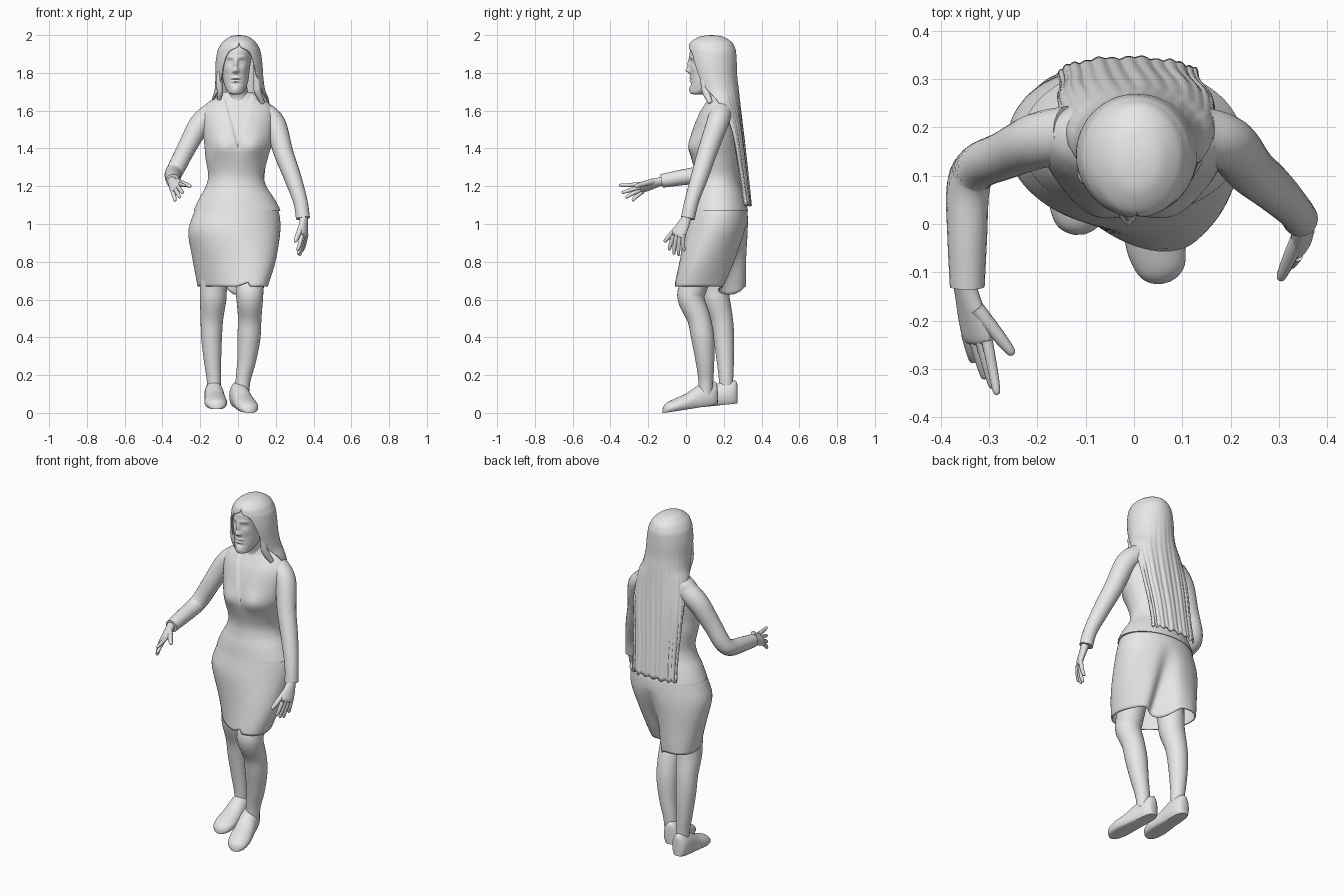
import bpy, bmesh, math
from mathutils import Vector
from math import sin, cos, pi, exp

grey = bpy.data.materials.new("plain_grey")
grey.diffuse_color = (0.8, 0.8, 0.8, 1)


def spline(rows, per):
    """Smooth interpolation through rows of numbers."""
    out = []
    for i in range(len(rows) - 1):
        a, b, c, d = (rows[max(0, min(len(rows) - 1, i + k))] for k in (-1, 0, 1, 2))
        for s in range(per):
            t = s / per
            out.append([0.5 * (2*q + (r-p)*t + (2*p-5*q+4*r-w)*t*t + (3*q-p-3*r+w)*t**3)
                        for p, q, r, w in zip(a, b, c, d)])
    return out + [list(rows[-1])]


def skin(name, rings, closed=True, caps=(True, True), thick=0.0):
    """Mesh from a list of point rings."""
    bm = bmesh.new()
    vs = [[bm.verts.new(p) for p in ring] for ring in rings]
    n = len(vs[0])
    for r0, r1 in zip(vs, vs[1:]):
        for j in range(n if closed else n - 1):
            k = (j + 1) % n
            bm.faces.new((r0[j], r0[k], r1[k], r1[j]))
    if caps[0]:
        bm.faces.new(vs[0])
    if caps[1]:
        bm.faces.new(vs[-1])
    bmesh.ops.remove_doubles(bm, verts=bm.verts, dist=0.00005)
    bmesh.ops.recalc_face_normals(bm, faces=bm.faces)
    me = bpy.data.meshes.new(name)
    bm.to_mesh(me)
    bm.free()
    me.materials.append(grey)
    ob = bpy.data.objects.new(name, me)
    bpy.context.collection.objects.link(ob)
    if thick:
        m = ob.modifiers.new("thickness", 'SOLIDIFY')
        m.thickness, m.offset = thick, 0
    bpy.context.view_layer.objects.active = ob
    ob.select_set(True)
    bpy.ops.object.shade_smooth_by_angle(angle=math.radians(50))
    ob.select_set(False)
    return ob


def loft(name, sections, n=48, per=6, tweak=None, **kw):
    """Stack of level ellipses: z, cx, cy, rx, ry, front opening, shear."""
    rings = []
    rows = [tuple(s) + (0,) * (7 - len(s)) for s in sections]
    for z, cx, cy, rx, ry, opening, shear in spline(rows, per):
        ring = []
        for j in range(n):
            t = j / n if kw.get("closed", True) else j / (n - 1)
            o = max(0, opening)
            a = o + t * (2 * pi - 2 * o)
            p = Vector((cx + rx * sin(a), cy - ry * cos(a) + shear * rx * sin(a), z))
            ring.append(tweak(p, a) if tweak else p)
        rings.append(ring)
    return skin(name, rings, **kw)


def tube(name, pts, ref=(0, 1, 0), n=20, per=5, flat=None, axis=None, **kw):
    """Limb along a path: x, y, z, radius across, radius along ref."""
    rows = spline([p if len(p) == 5 else tuple(p) + (p[3],) for p in pts], per)
    pos = [Vector(r[:3]) for r in rows]
    rings = []
    for i, r in enumerate(rows):
        t = axis or (pos[min(i + 1, len(pos) - 1)] - pos[max(i - 1, 0)]).normalized()
        u = t.cross(Vector(ref)).normalized()
        v = u.cross(t)
        ring = []
        for j in range(n):
            a = 2 * pi * j / n
            h = sin(a) if flat is None else max(sin(a), flat)
            ring.append(pos[i] + u * cos(a) * r[3] + v * h * r[4])
        rings.append(ring)
    return skin(name, rings, **kw)


def bump(p, x, z, amp, sx, sz):
    return amp * exp(-((p.x - x) / sx) ** 2 - ((p.z - z) / sz) ** 2)


# Jacket with bust, open collar and flared hem
def jacket_shape(p, a):
    if cos(a) > 0:
        out = sum(bump(p, x, 1.41, 0.024, 0.065, 0.06) for x in (-0.09, 0.09))
        p.y -= out * cos(a)
        inside = 0.27 * (p.z - 1.38) - abs(p.x)     # neckline recess
        p.y += 0.010 * min(1, max(0, inside / 0.010))
    return p


loft("jacket", [(1.07, -.005, .172, .229, .156), (1.085, -.005, .172, .224, .153),
                (1.14, -.007, .17, .196, .14), (1.20, -.01, .168, .160, .123),
                (1.26, -.01, .165, .148, .116), (1.35, -.007, .155, .165, .125),
                (1.42, 0, .15, .178, .127), (1.50, 0, .155, .187, .12),
                (1.58, 0, .168, .192, .105), (1.63, 0, .178, .172, .088),
                (1.665, 0, .183, .125, .075), (1.70, 0, .18, .072, .07)],
     n=192, per=7, tweak=jacket_shape, caps=(True, False))


# Pencil skirt swung by the stride, with a deep fold between the legs at the back
def skirt_shape(p, a):
    k = max(0, (0.8 - p.z) / 0.13)
    if cos(a) < 0:
        fold = exp(-((p.x - 0.02) / 0.045) ** 2)
        p.y -= 0.085 * fold * min(1, max(0, (1.02 - p.z) / 0.35)) * min(1, -3 * cos(a))
        p.z -= 0.045 * k * exp(-((p.x + 0.01) / 0.045) ** 2)
    elif 0 < p.x < 0.06:
        p.z += 0.025 * k * (p.x / 0.06)
    return p


loft("skirt", [(1.10, -.005, .172, .205, .145, 0, 0), (1.04, -.01, .168, .228, .156, 0, 0),
               (.95, -.02, .158, .24, .166, 0, -.05), (.80, -.02, .142, .215, .163, 0, -.27),
               (.67, -.028, .13, .183, .16, 0, -.5)], n=96, tweak=skirt_shape,
     caps=(True, False), thick=0.006)

# Neck and head
tube("neck", [(0, .18, 1.6, .07), (0, .165, 1.68, .055), (-.006, .14, 1.74, .052),
              (-.01, .13, 1.80, .05)])
FX = -0.012


def face_shape(p, a):
    if cos(a) > 0:
        d = bump(p, FX, 1.845, .014, .011, .028) + bump(p, FX, 1.812, .022, .014, .013)
        d += bump(p, FX, 1.773, .007, .024, .006) + bump(p, FX, 1.757, .007, .020, .006)
        d -= bump(p, FX, 1.765, .005, .026, .003) + bump(p, FX, 1.742, .005, .022, .007)
        d += bump(p, FX, 1.715, .006, .022, .014)
        for s in (-1, 1):
            ex = FX + s * 0.031
            d -= bump(p, ex, 1.858, .012, .017, .012)          # eye socket
            d += bump(p, ex, 1.857, .008, .011, .006)          # eyelid
            d += bump(p, ex, 1.883, .005, .022, .008)          # brow
            d += bump(p, FX + s * .045, 1.82, .005, .018, .02)  # cheek
            d += bump(p, FX + s * .013, 1.807, .008, .007, .007)  # nostril
        p.y -= d * cos(a) ** 0.5
    return p


loft("head", [(1.685, FX, .062, .012, .015), (1.693, FX, .068, .036, .045),
              (1.72, FX, .092, .054, .069), (1.76, FX, .112, .067, .088),
              (1.82, FX, .122, .074, .10), (1.88, FX + .004, .127, .079, .108),
              (1.93, -.004, .132, .08, .107), (1.965, 0, .132, .055, .075),
              (1.98, 0, .132, .015, .02)], n=128, per=10, tweak=face_shape)


# Long hair: cap over the head, falling as a sheet down the back
def hair_shape(p, a):
    w = min(1, max(0, (1.85 - p.z) / 0.4))
    p.y += w * (0.002 * sin(11 * a) + 0.002 * sin(29 * a + 4 * p.z))
    p.x += w * 0.004 * sin(14 * p.z) * sin(a)
    if p.z < 1.2:                            # uneven ends
        p.z += 0.006 * sin(17 * a) * (1.2 - p.z) / 0.1
    return p


loft("hair", [(1.996, .006, .135, .0, .0), (1.993, .006, .135, .03, .035),
              (1.984, .006, .134, .055, .07), (1.96, .006, .134, .085, .106),
              (1.935, .005, .136, .101, .118, .1), (1.91, .005, .139, .111, .122, .5),
              (1.85, .005, .142, .12, .123, .72), (1.78, .007, .15, .123, .117, .85),
              (1.71, .01, .168, .131, .107, 1.05), (1.64, .012, .192, .152, .09, 1.35),
              (1.50, .006, .24, .155, .058, 1.6), (1.30, -.005, .275, .15, .046, 1.65),
              (1.10, -.012, .308, .143, .034, 1.65)], n=110, tweak=hair_shape,
     closed=False, caps=(False, False), thick=0.008)
# Side locks hanging beside the neck
tube("lock_left_side", [(.09, .08, 1.84, .012), (.10, .095, 1.75, .018), (.105, .105, 1.70, .02),
                        (.13, .13, 1.64, .012)])
tube("lock_right_side", [(-.095, .09, 1.84, .012), (-.10, .10, 1.75, .017),
                         (-.095, .11, 1.70, .016), (-.10, .13, 1.66, .01)])

# Sleeves
tube("right_sleeve", [(-.13, .185, 1.59, .06), (-.20, .172, 1.53, .058), (-.268, .142, 1.41, .05),
                      (-.322, .118, 1.305, .047), (-.343, .075, 1.265, .045),
                      (-.345, -.03, 1.245, .041), (-.345, -.13, 1.228, .036)], ref=(0, .5, 1))
tube("left_sleeve", [(.13, .185, 1.59, .06), (.195, .165, 1.53, .058), (.24, .113, 1.38, .052),
                     (.288, .072, 1.25, .046), (.33, .03, 1.12, .038), (.344, .01, 1.03, .037)])


# Hands: flattened palm, four fingers and a thumb
def hand(name, wrist, knuckle, spread, tips, thumb, ref):
    w, k, s = Vector(wrist), Vector(knuckle), Vector(spread)
    m = w.lerp(k, .55)
    tube(name + "_palm", [(*w.lerp(k, -.2), .024, .026), (*w, .022, .026), (*m, .018, .036),
                          (*k, .015, .038), (*w.lerp(k, 1.12), .008, .03)], ref=ref)
    for i, tip in enumerate(tips):
        b, e = k + s * (1.5 - i), Vector(tip)
        mid = b.lerp(e, .5) + (k - w) * .08
        tube(f"{name}_finger_{i + 1}", [(*b, .012), (*mid, .0105), (*b.lerp(e, .93), .008),
                                        (*e, .003)], ref=ref, n=12)
    e = Vector(thumb)
    b = w.lerp(k, .35) + s
    tube(name + "_thumb", [(*b, .016), (*b.lerp(e, .55), .014), (*b.lerp(e, .92), .01),
                           (*e, .004)], ref=ref, n=12)


hand("right_hand", (-.348, -.135, 1.225), (-.325, -.235, 1.192), (.014, -.004, .013),
     [(-.283, -.353, 1.205), (-.292, -.34, 1.165), (-.308, -.32, 1.14), (-.332, -.285, 1.122)],
     (-.25, -.27, 1.20), (.75, 0, .7))
hand("left_hand", (.347, .003, 1.03), (.35, -.04, .945), (-.008, -.017, -.002),
     [(.315, -.09, .86), (.318, -.065, .838), (.326, -.04, .832), (.34, -.01, .855)],
     (.302, -.115, .905), (.4, 1, 0))

# Legs with ankles inside the shoes
tube("left_leg", [(.07, .09, .80, .078), (.062, .035, .66, .074), (.062, .028, .60, .07),
                  (.062, .068, .50, .062), (.058, .088, .40, .061), (.046, .10, .28, .05),
                  (.028, .105, .18, .040), (.022, .105, .10, .036)], n=28)
tube("right_leg", [(-.12, .15, .80, .082), (-.13, .155, .66, .072), (-.132, .162, .60, .07),
                   (-.138, .188, .50, .06), (-.14, .20, .40, .055), (-.135, .208, .28, .046),
                   (-.128, .212, .18, .038), (-.126, .213, .10, .036)], n=28)


# Shoes: flat sole, high heel counter, rounded toe
def shoe(name, heel, toe, z0, rise):
    h, t = Vector(heel), Vector(toe)
    rows = []
    for f, width, top in ((0, .014, .10), (.03, .034, .12), (.12, .047, .127), (.28, .052, .124),
                          (.42, .054, .106), (.58, .058, .082), (.75, .06, .068), (.9, .05, .054),
                          (.97, .032, .04), (1, .01, .022)):
        p = h.lerp(t, f)
        rows.append((p.x, p.y, z0 + rise * (1 - f) + top * .4, width, top * .6))
    axis = (t - h).to_3d().normalized()
    tube(name, rows, ref=(0, 0, 1), n=32, flat=-.667, axis=axis)


shoe("left_shoe", (-.01, .165), (.065, -.122), 0, .045)
shoe("right_shoe", (-.132, .272), (-.112, -.022), .02, .03)
